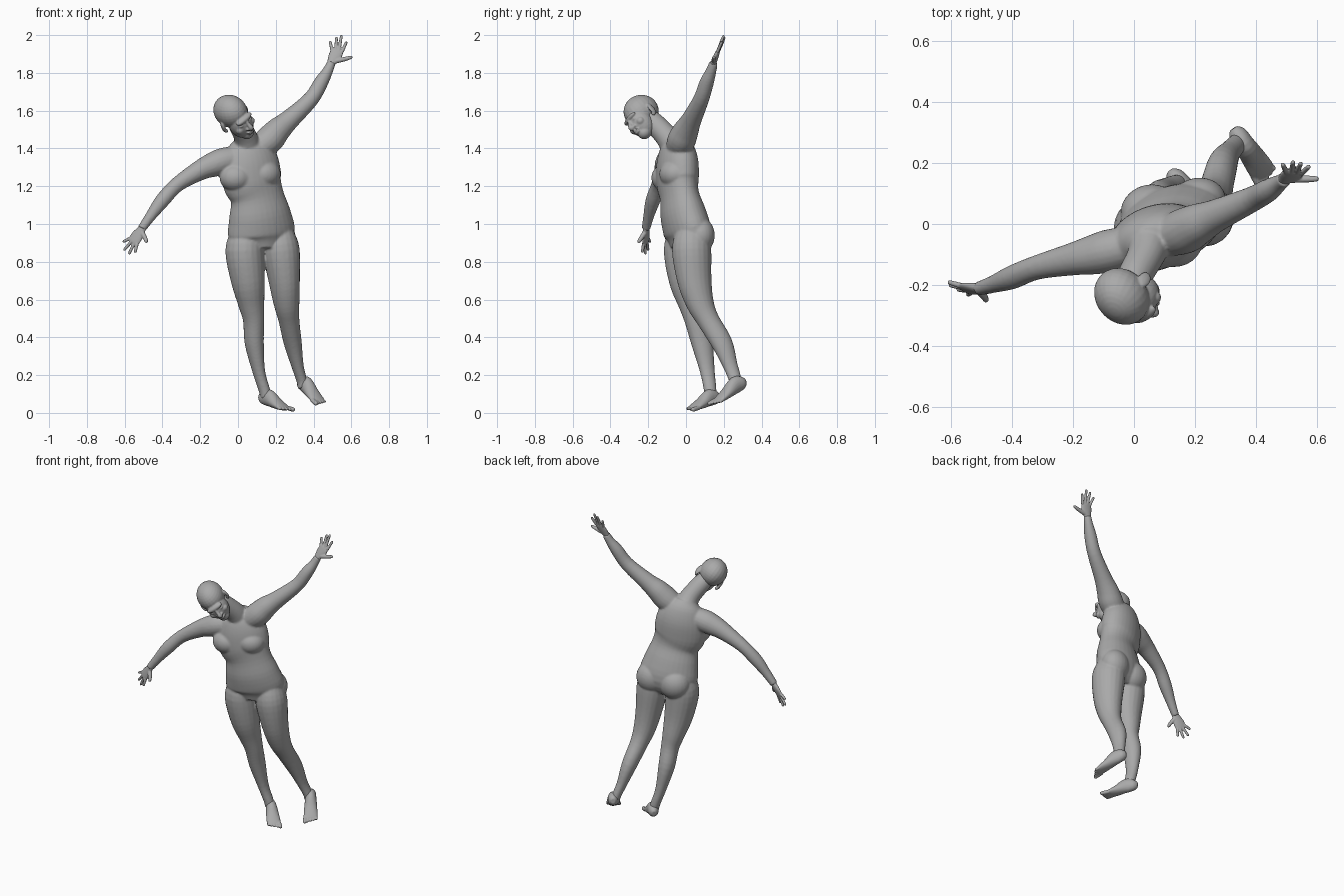
import bpy
import bmesh
from math import cos, sin, pi
from mathutils import Vector, Matrix

old = bpy.data.objects.get("Cube")
if old:
    bpy.data.objects.remove(old)

# One plain grey skin
skin = bpy.data.materials.new("grey_skin")
skin.use_nodes = True
grey = (0.4, 0.4, 0.4, 1)
skin.diffuse_color = grey
skin.node_tree.nodes["Principled BSDF"].inputs["Base Color"].default_value = grey

SIDEWAYS = Vector((0.94, 0.34, 0))  # the body's own left


def spline(sections, steps=4):
    """Catmull-Rom through sections of any length."""
    pts = [Vector(s) for s in sections]
    pts = [pts[0]] + pts + [pts[-1]]
    out = []
    for a, b, c, d in zip(pts, pts[1:], pts[2:], pts[3:]):
        for k in range(steps):
            t = k / steps
            out.append(b + (c - a) * (t / 2)
                       + (a * 2 - b * 5 + c * 4 - d) * (t * t / 2)
                       + (b * 3 - a - c * 3 + d) * (t ** 3 / 2))
    return out + [pts[-1]]


def tube(bm, sections, lateral=SIDEWAYS, sides=20):
    """Closed oval tube; a section is centre, half width and half depth."""
    path = [list(p) for p in spline([s if len(s) == 5 else (*s, s[-1]) for s in sections])]
    centres = [Vector(p[:3]) for p in path]
    rings = []
    for i, p in enumerate(path):
        tangent = (centres[min(i + 1, len(path) - 1)] - centres[max(i - 1, 0)]).normalized()
        u = (lateral - tangent * lateral.dot(tangent)).normalized()
        v = tangent.cross(u)
        rings.append([bm.verts.new(centres[i] + u * p[3] * cos(2 * pi * k / sides)
                                   + v * p[4] * sin(2 * pi * k / sides)) for k in range(sides)])
    faces = [bm.faces.new(rings[0]), bm.faces.new(rings[-1])]
    for low, high in zip(rings, rings[1:]):
        for k in range(sides):
            n = (k + 1) % sides
            faces.append(bm.faces.new((low[k], low[n], high[n], high[k])))
    bmesh.ops.recalc_face_normals(bm, faces=faces)


def ball(bm, centre, radii, turn=0.0, axis="Z"):
    m = Matrix.Translation(centre) @ Matrix.Rotation(turn, 4, axis) @ Matrix.Diagonal((*radii, 1))
    bmesh.ops.create_uvsphere(bm, u_segments=24, v_segments=16, radius=1, matrix=m)


def finish(bm, name, voxel, smoothing):
    """Fuse the overlapping volumes into one smooth skin."""
    mesh = bpy.data.meshes.new(name)
    bm.to_mesh(mesh)
    bm.free()
    mesh.materials.append(skin)
    obj = bpy.data.objects.new(name, mesh)
    bpy.context.collection.objects.link(obj)
    fuse = obj.modifiers.new("fuse", "REMESH")
    fuse.mode = "VOXEL"
    fuse.voxel_size = voxel
    fuse.use_smooth_shade = True
    soften = obj.modifiers.new("soften", "SMOOTH")
    soften.factor = 0.5
    soften.iterations = smoothing
    return obj


# Torso
body = bmesh.new()
tube(body, [(.13, .0, .86, .1, .08), (.125, .01, .94, .18, .115), (.115, -.015, 1.05, .168, .115),
            (.1, -.035, 1.15, .145, .098), (.075, -.045, 1.23, .163, .105),
            (.065, -.045, 1.33, .155, .103), (.055, -.05, 1.41, .12, .083),
            (.05, -.06, 1.46, .055, .05)], sides=32)
# Bust
ball(body, (-.01, -.105, 1.245), (.088, .078, .075), .2)
ball(body, (.14, -.062, 1.265), (.088, .078, .075), .4)
# Seat
ball(body, (.055, .04, .925), (.1, .09, .1), .2)
ball(body, (.205, .065, .94), (.1, .085, .1), .4)
# Neck
tube(body, [(.05, -.05, 1.39, .08), (.04, -.1, 1.46, .062), (.005, -.165, 1.53, .057),
            (-.01, -.2, 1.56, .05)])
# Arms
UP = Vector((0, -1, 0))
tube(body, [(.04, -.06, 1.36, .06), (-.07, -.085, 1.335, .07), (-.13, -.1, 1.315, .066),
            (-.2, -.115, 1.285, .054), (-.32, -.143, 1.21, .04), (-.4, -.175, 1.125, .039),
            (-.46, -.197, 1.045, .029), (-.51, -.212, .975, .023)], UP)
tube(body, [(.08, -.05, 1.38, .06), (.16, -.025, 1.44, .075), (.21, .0, 1.495, .068),
            (.27, .028, 1.55, .054), (.385, .08, 1.66, .042), (.44, .11, 1.75, .038),
            (.475, .133, 1.81, .028), (.495, .146, 1.855, .023)], UP)
# Legs
tube(body, [(.045, -.005, .95, .08, .09), (.035, -.015, .86, .102, .103), (.053, 0, .7, .09, .09),
            (.07, .03, .58, .07, .072), (.083, .052, .49, .056, .06), (.086, .085, .37, .05, .058),
            (.11, .113, .22, .033, .04), (.14, .128, .12, .03, .034), (.15, .128, .08, .03, .03)])
tube(body, [(.215, .035, .95, .08, .09), (.228, .03, .86, .098, .105), (.245, .045, .7, .082, .092),
            (.257, .075, .58, .068, .074), (.27, .118, .49, .055, .06), (.29, .19, .37, .047, .057),
            (.315, .235, .25, .032, .04), (.338, .262, .17, .028, .034), (.345, .262, .13, .028, .03)])
finish(body, "body", .0065, 5)


def lerp(a, b, t):
    return Vector(a).lerp(Vector(b), t)


# Feet, with five toes each, biggest on the inner side
def foot(name, heel, toe, inner):
    bm = bmesh.new()
    along = (Vector(toe) - Vector(heel)).normalized()
    across = Vector((-along.y, along.x, 0)).normalized()
    sole = [(-.06, .012, .014, .018), (.06, .02, .03, .035), (.3, .03, .034, .045),
            (.6, .014, .04, .03), (.85, .004, .043, .018), (.97, 0, .038, .011)]
    tube(bm, [(*(lerp(heel, toe, t) + Vector((0, 0, rise))), a, b) for t, rise, a, b in sole], across)
    for i in range(5):
        root = lerp(heel, toe, .85) + across * inner * (.032 - .016 * i)
        tip = root + along * (.058 - .007 * i) + across * inner * .002 * (2 - i)
        r = .012 if i == 0 else .0085
        tube(bm, [(*root, r), (*lerp(root, tip, .8), r), (*tip, r * .5)], across, 10)
    finish(bm, name, .004, 2)


foot("right_foot", (.125, .165, .062), (.252, .028, .022), 1)
foot("left_foot", (.332, .305, .142), (.432, .158, .058), -1)


# Hands, tips listed from little finger to forefinger
def hand(name, wrist, knuckle, tips, thumb):
    bm = bmesh.new()
    across = (Vector(tips[-1]) - Vector(tips[0])).normalized()
    palm = [(-.2, .02, .018), (.1, .023, .016), (.6, .034, .014), (1, .034, .011), (1.15, .026, .008)]
    tube(bm, [(*lerp(wrist, knuckle, t), a, b) for t, a, b in palm], across)
    for i, tip in enumerate(tips):
        root = Vector(knuckle) + across * (i - 1.5) * .017
        tube(bm, [(*root, .0095), (*lerp(root, tip, .5), .0085), (*lerp(root, tip, .9), .0075),
                  (*tip, .004)], across, 10)
    base = lerp(wrist, knuckle, .25) + across * .012
    middle = lerp(base, thumb, .5) + across * .006
    tube(bm, [(*base, .014), (*middle, .012), (*lerp(middle, thumb, .8), .009), (*thumb, .004)],
         across, 10)
    finish(bm, name, .0035, 1)


hand("left_hand", (.49, .143, 1.845), (.525, .168, 1.912),
     [(.487, .197, 1.968), (.522, .205, 1.99), (.548, .2, 2.0), (.575, .19, 1.965)],
     (.606, .148, 1.885))
hand("right_hand", (-.505, -.211, .98), (-.552, -.213, .91),
     [(-.61, -.19, .905), (-.605, -.2, .86), (-.578, -.215, .84), (-.545, -.232, .848)],
     (-.483, -.253, .902))

# Head, built upright and facing -y, then turned
head = bmesh.new()
ball(head, (0, .018, .03), (.08, .096, .085))        # skull
ball(head, (0, -.035, -.03), (.064, .062, .082))     # face
ball(head, (0, -.055, -.085), (.036, .038, .034))    # chin
ball(head, (0, -.078, .014), (.052, .022, .016))     # brow
ball(head, (0, -.094, -.06), (.024, .014, .006))     # upper lip
ball(head, (0, -.092, -.071), (.02, .013, .007))     # lower lip
tube(head, [(0, -.088, .012, .009), (0, -.1, -.012, .01), (0, -.112, -.034, .013),
            (0, -.098, -.042, .012)], Vector((1, 0, 0)), 12)  # nose
for side in (-1, 1):
    ball(head, (side * .028, -.078, -.008), (.015, .013, .008))         # eye
    ball(head, (side * .013, -.098, -.037), (.009, .011, .008))         # nostril
    ball(head, (side * .037, -.066, -.035), (.024, .022, .022))         # cheek
    ball(head, (side * .079, .012, -.012), (.009, .02, .034), side * .35)  # ear
    ball(head, (side * .074, .005, -.038), (.008, .01, .012))           # ear lobe
face_dir = Vector((.65, -.68, -.28)).normalized()
left = Vector((.62, .47, .62))
left = (left - face_dir * left.dot(face_dir)).normalized()
crown = face_dir.cross(left)
skull = finish(head, "head", .004, 2)
skull.matrix_world = (Matrix.Translation((-.018, -.232, 1.568))
                      @ Matrix((left, -face_dir, crown)).transposed().to_4x4()
                      @ Matrix.Scale(1.04, 4))
